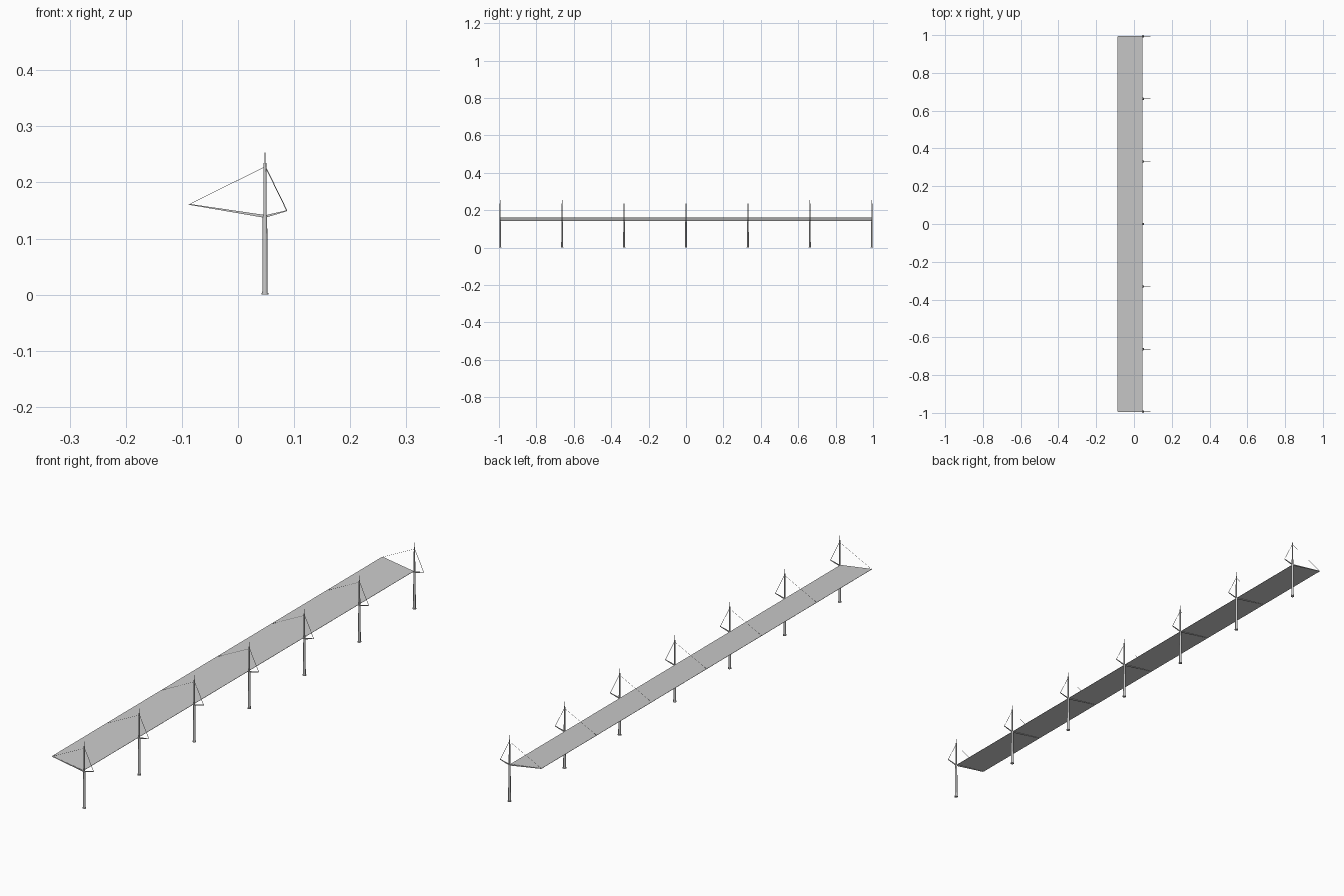
import bpy
import bmesh
from mathutils import Vector

cube = bpy.data.objects.get("Cube")
if cube:
    bpy.data.objects.remove(cube, do_unlink=True)

MAST_X = 0.048
HALF_LENGTH = 0.9935
BAYS = 6
TIP = Vector((-0.088, 0, 0.162))        # raised outer edge of the canopy
ROOT = Vector((0.045, 0, 0.1425))       # inner edge at the masts
OUTRIGGER_TIP = Vector((0.087, 0, 0.15))


def finish(name, bm, smooth=False):
    bmesh.ops.recalc_face_normals(bm, faces=bm.faces)
    mesh = bpy.data.meshes.new(name)
    bm.to_mesh(mesh)
    bm.free()
    obj = bpy.data.objects.new(name, mesh)
    bpy.context.collection.objects.link(obj)
    if smooth:
        bpy.ops.object.select_all(action='DESELECT')
        obj.select_set(True)
        bpy.context.view_layer.objects.active = obj
        bpy.ops.object.shade_smooth_by_angle()
    return obj


def rod(name, start, end, r1, r2=None, sides=16):
    """Tapered round bar between two points."""
    start, end = Vector(start), Vector(end)
    axis = end - start
    bm = bmesh.new()
    bmesh.ops.create_cone(bm, cap_ends=True, segments=sides, radius1=r1,
                          radius2=r1 if r2 is None else r2, depth=axis.length)
    bmesh.ops.rotate(bm, verts=bm.verts, matrix=axis.to_track_quat('Z', 'Y').to_matrix())
    bmesh.ops.translate(bm, verts=bm.verts, vec=(start + end) / 2)
    return finish(name, bm, smooth=True)


def extrude_profile(name, points, y1, y2):
    """Prism with an x-z outline, running along y."""
    bm = bmesh.new()
    face = bm.faces.new([bm.verts.new((x, y1, z)) for x, z in points])
    new = bmesh.ops.extrude_face_region(bm, geom=[face])["geom"]
    bmesh.ops.translate(bm, vec=(0, y2 - y1, 0),
                        verts=[v for v in new if isinstance(v, bmesh.types.BMVert)])
    return finish(name, bm)


# Long sloping canopy sheet
extrude_profile("canopy", [(TIP.x, TIP.z), (ROOT.x, ROOT.z),
                           (ROOT.x, ROOT.z - 0.001), (TIP.x, TIP.z - 0.001)],
                -HALF_LENGTH, HALF_LENGTH)

# Repeating mast frames
for i in range(BAYS + 1):
    y = -HALF_LENGTH + i * 2 * HALF_LENGTH / BAYS

    def at(x, z):
        return Vector((x, y, z))

    # Stepped mast with foot and spike
    rod("mast_foot", at(MAST_X, 0), at(MAST_X, 0.003), 0.0065)
    rod("mast_lower", at(MAST_X, 0.003), at(MAST_X, 0.14), 0.0048, 0.004)
    rod("mast_upper", at(MAST_X, 0.14), at(MAST_X, 0.235), 0.003, 0.0024)
    rod("mast_spike", at(MAST_X, 0.235), at(MAST_X, 0.253), 0.0008, sides=8)

    # Tapered beam below the canopy and short outrigger behind the mast
    extrude_profile("canopy_beam", [(TIP.x + 0.002, TIP.z - 0.0005), (MAST_X, 0.1415),
                                    (MAST_X, 0.137), (TIP.x + 0.002, TIP.z - 0.002)],
                    y - 0.0013, y + 0.0013)
    extrude_profile("outrigger", [(MAST_X, 0.1415), (OUTRIGGER_TIP.x, OUTRIGGER_TIP.z + 0.0005),
                                  (OUTRIGGER_TIP.x, OUTRIGGER_TIP.z - 0.0012), (MAST_X, 0.137)],
                    y - 0.0013, y + 0.0013)

    # Stays from the mast head
    rod("front_cable", at(MAST_X, 0.228), at(TIP.x + 0.003, TIP.z), 0.0004, sides=6)
    rod("back_stay", at(MAST_X, 0.23), at(OUTRIGGER_TIP.x, OUTRIGGER_TIP.z), 0.0008, sides=8)
